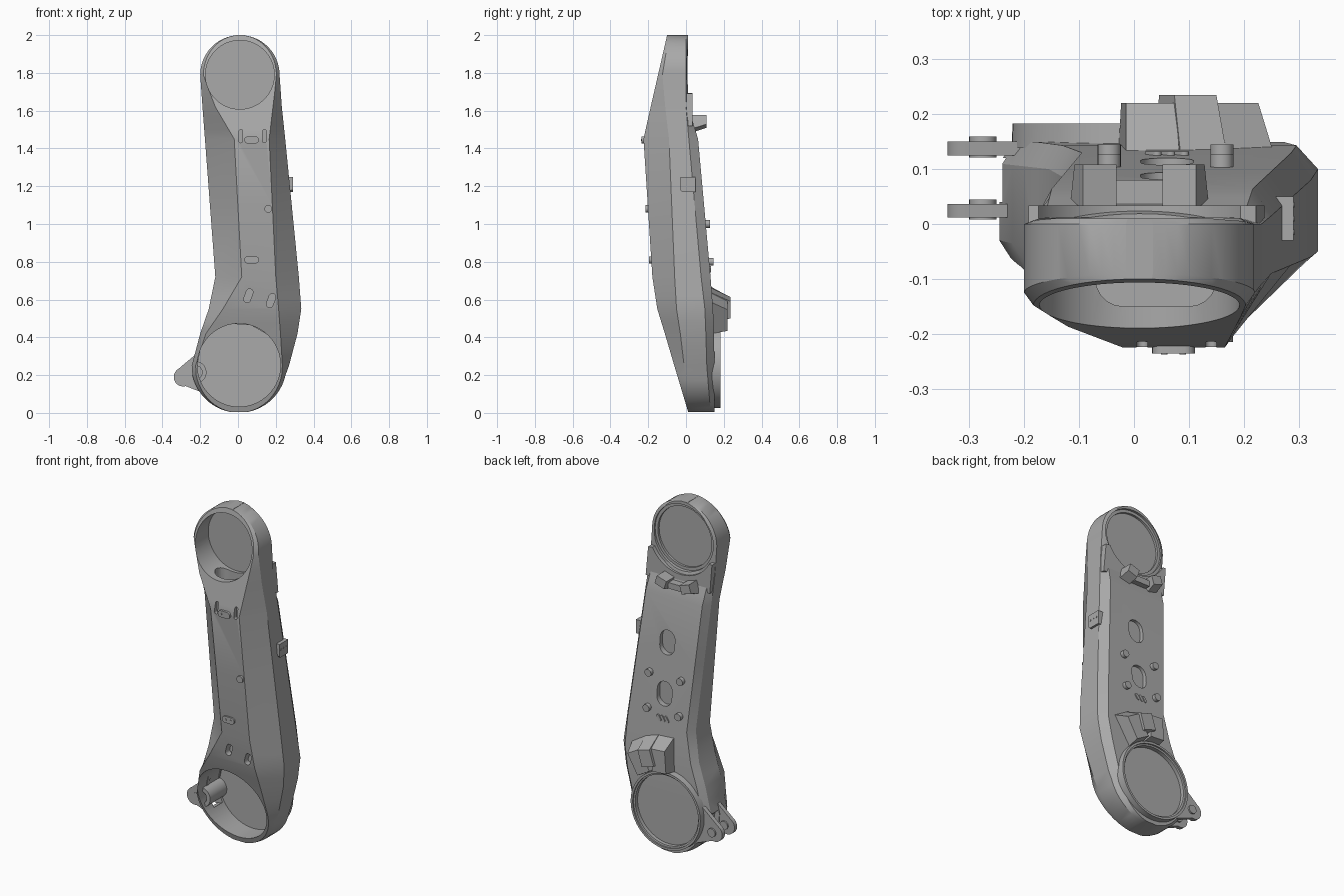
import bpy, bmesh
from math import sin, cos, pi, sqrt, radians

cube = bpy.data.objects.get("Cube")
if cube:
    bpy.data.objects.remove(cube)

grey = bpy.data.materials.new("plain_grey")
grey.use_nodes = True
grey.diffuse_color = (0.4, 0.4, 0.4, 1)
grey.node_tree.nodes["Principled BSDF"].inputs["Base Color"].default_value = (0.4, 0.4, 0.4, 1)

TOP = (0.01, 1.79)      # centre of the upper joint (x, z)
LOW = (0.005, 0.253)    # centre of the lower joint


def build(name, rings):
    """Closed loft through rings with equal point counts."""
    bm = bmesh.new()
    loops = [[bm.verts.new(p) for p in ring] for ring in rings]
    n = len(loops[0])
    for a, b in zip(loops, loops[1:]):
        for i in range(n):
            j = (i + 1) % n
            bm.faces.new((a[i], a[j], b[j], b[i]))
    bm.faces.new(loops[0])
    bm.faces.new(loops[-1])
    bmesh.ops.recalc_face_normals(bm, faces=bm.faces)
    mesh = bpy.data.meshes.new(name)
    bm.to_mesh(mesh)
    bm.free()
    mesh.materials.append(grey)
    ob = bpy.data.objects.new(name, mesh)
    bpy.context.collection.objects.link(ob)
    return ob


def prism(name, pts, y0, y1, pts_back=None):
    return build(name, [[(x, y0, z) for x, z in pts],
                        [(x, y1, z) for x, z in (pts_back or pts)]])


def arc(c, r, a0=0, a1=360, n=64):
    """Angles are measured from +z towards +x."""
    return [(c[0] + r * sin(radians(a0 + (a1 - a0) * i / n)),
             c[1] + r * cos(radians(a0 + (a1 - a0) * i / n))) for i in range(n + (a1 - a0 < 360))]


def stadium(c, half, r, angle):
    """Rounded slot outline with its long axis turned by angle from +z."""
    dx, dz = half * sin(radians(angle)), half * cos(radians(angle))
    return (arc((c[0] + dx, c[1] + dz), r, angle - 90, angle + 90, 10)
            + arc((c[0] - dx, c[1] - dz), r, angle + 90, angle + 270, 10))


def radial(c, angle, r0, r1, width):
    """Rectangle pointing away from a joint centre."""
    s, k = sin(radians(angle)), cos(radians(angle))
    return [(c[0] + r * s + t * k, c[1] + r * k - t * s)
            for r, t in ((r0, -width), (r0, width), (r1, width), (r1, -width))]


# Stations: z, left, right, front flat left/right, front y, left/right side front y, side back y, back y
STATIONS = [
    (0.004, -.245, .26, -.22, .235, .012, .03, .03, .13, .15),
    (0.25, -.245, .27, -.225, .235, -.062, -.03, -.01, .11, .15),
    (0.42, -.20, .315, -.17, .225, -.112, -.04, -.03, .105, .149),
    (0.55, -.155, .335, -.08, .215, -.152, -.05, -.05, .10, .143),
    (0.72, -.12, .322, .02, .20, -.178, -.05, -.06, .08, .13),
    (1.45, -.175, .25, -.02, .165, -.225, -.06, -.09, .015, .064),
    (1.62, -.188, .232, -.12, .185, -.187, -.10, -.11, .00, .012),
    (1.79, -.20, .22, -.185, .205, -.148, -.125, -.125, .00, .01),
    (2.00, -.20, .22, -.185, .205, -.10, -.09, -.09, .00, .01)]


def station(z):
    for a, b in zip(STATIONS, STATIONS[1:]):
        if z <= b[0]:
            t = (z - a[0]) / (b[0] - a[0])
            return [p + (q - p) * t for p, q in zip(a, b)]
    return list(STATIONS[-1])


def section(z):
    _, xl, xr, fl, fr, yf, sl, sr, sb, yb = station(z)
    for (cx, cz), r, outside in ((TOP, .21, z > TOP[1]), (LOW, .252, z < .2)):
        if outside:
            w = sqrt(max(r * r - (z - cz) ** 2, .0006))
            xl, xr = max(xl, cx - w), min(xr, cx + w)
    h = xr - xl
    fl, fr = max(fl, xl + .04 * h), min(fr, xr - .04 * h)
    return [(fl, yf, z), (fr, yf, z), (xr, sr, z), (xr, sb, z),
            (xr - min(.05, .08 * h), yb, z), (xl + min(.025, .06 * h), yb, z),
            (xl, sb, z), (xl, sl, z)]


# Main shell, with rounded ends
low_end = [LOW[1] - .249 * cos(pi / 2 * i / 14) for i in range(13)]
top_end = [TOP[1] + .21 * sin(pi / 2 * i / 14) for i in range(15)]
middle = [s[0] for s in STATIONS[1:-2]] + [.34, .48, .62, 1.1, 1.5, 1.56, 1.7]
body = build("arm_shell", [section(z) for z in sorted(set(low_end + middle + top_end))])

# Cutters: joint cups, rear recesses, cable opening, slots and ear pocket
cuts = [
    prism("upper_cup_cutter", arc(TOP, .182), -.5, -.03),
    prism("upper_recess_cutter", arc(TOP, .192), -.003, .1),
    prism("upper_inner_recess_cutter", arc(TOP, .175), -.016, .1),
    prism("lower_cup_cutter", arc(LOW, .22), -.5, .135),
    build("cable_cutter", [[(.04 + x, -.1 + y, z) for x, y in stadium((0, 0), .06, .05, 90)]
                           for z in (1.54, 1.7)]),
    prism("ear_pocket_cutter", stadium((-.28, .2), .06, .07, 90), .04, .12),
    prism("left_slot_cutter", stadium((.055, .62), .02, .018, 20), -.3, -.12),
    prism("right_slot_cutter", stadium((.175, .595), .02, .018, 20), -.3, -.12),
]
for x in (.015, .14):
    cuts.append(prism("hook_slot_cutter", stadium((x, 1.465), .025, .01, 0), -.3, -.20))
for z in (.9, 1.19):
    cuts.append(prism("rear_slot_cutter", stadium((.06, z), .022, .048, 0), station(z)[9] - .025, .3))
for cutter in cuts:
    cutter.hide_render = True
    mod = body.modifiers.new(cutter.name, 'BOOLEAN')
    mod.operation = 'DIFFERENCE'
    mod.solver = 'EXACT'
    mod.object = cutter
bpy.context.view_layer.update()
baked = bpy.data.meshes.new_from_object(body.evaluated_get(bpy.context.evaluated_depsgraph_get()))
body.modifiers.clear()
body.data = baked
for cutter in cuts:
    bpy.data.objects.remove(cutter)


# Raised rim at the rear of the lower joint
def circle(r, y):
    return [(x, y, z) for x, z in arc(LOW, r)]


build("lower_rear_rim", [circle(.204, .138), circle(.204, .172), circle(.213, .174),
                         circle(.213, .183), circle(.226, .183), circle(.228, .138)])

# Collar below the upper joint, flush with the shell sides
prism("upper_collar", arc(TOP, .208, 118, 242, 32)
      + [(-.192, 1.69), (-.178, 1.52), (.238, 1.52), (.222, 1.69)], -.005, .034)

# Stop brackets around both joints
for a in (162, 198):
    prism("upper_bracket", radial(TOP, a, .235, .315, .032), .02, .108, radial(TOP, a, .235, .285, .032))
prism("upper_bracket_bridge", radial(TOP, 180, .25, .285, .05), .02, .08)
for a, top, w in ((4, .22, .05), (17, .235, .045), (30, .22, .05)):
    r0 = .25 if w < .05 else .215
    prism("lower_bracket", radial(LOW, a, r0, .43, w), .10, top, radial(LOW, a, r0 + .02, .365, w - .005))

# Side ears with pivot bosses, and the rounded pocket wall inside the cup
ear = arc((-.29, .19), .05, 165, 330, 20) + [(-.2, .33), (-.222, .22), (-.17, .1)]
for y0, y1 in ((.012, .036), (.125, .15)):
    prism("side_ear", ear, y0, y1)
    prism("ear_boss", arc((-.275, .19), .025, n=24), y0 - .004, y1 + .009)
prism("ear_pocket_wall", arc((-.225, .215), .058, 10, 170, 24)
      + arc((-.225, .215), .035, 10, 170, 24)[::-1], -.02, .14)

# Rear pegs and small latch plates
for x in (-.045, .16):
    for z in (.8, 1.0):
        prism("rear_peg", arc((x, z), .021, n=24), .06, station(z)[9] + .022)
for x in (.035, .06, .085):
    prism("rear_latch", stadium((x, .76), .012, .008, 35), .1, station(.76)[9] + .006)

# Front bumps and peg
for z in (.81, 1.445):
    y = station(z)[5]
    prism("front_bump", stadium((.072, z), .02, .019, 90), y + .04, y - .011)
    for x in (.055, .089):
        prism("front_bump_pin", arc((x, z), .006, n=12), y, y - .013)
prism("front_peg", arc((.16, 1.08), .02, n=24), -.17, -.215)


# Side tab with three small pins
def side_plate(name, yz, x0, x1):
    return build(name, [[(x, y, z) for y, z in yz] for x in (x0, x1)])


side_plate("side_tab", [(-.03, 1.18), (-.02, 1.17), (.05, 1.17), (.05, 1.25), (-.03, 1.25)], .22, .29)
for y in (-.015, .01, .035):
    side_plate("tab_pin", arc((y, 1.215), .005, n=12), .28, .292)

# Smooth the round parts and keep the edges sharp
for ob in bpy.context.scene.objects:
    ob.select_set(ob.type == 'MESH')
bpy.context.view_layer.objects.active = body
bpy.ops.object.shade_smooth_by_angle(angle=radians(25))
